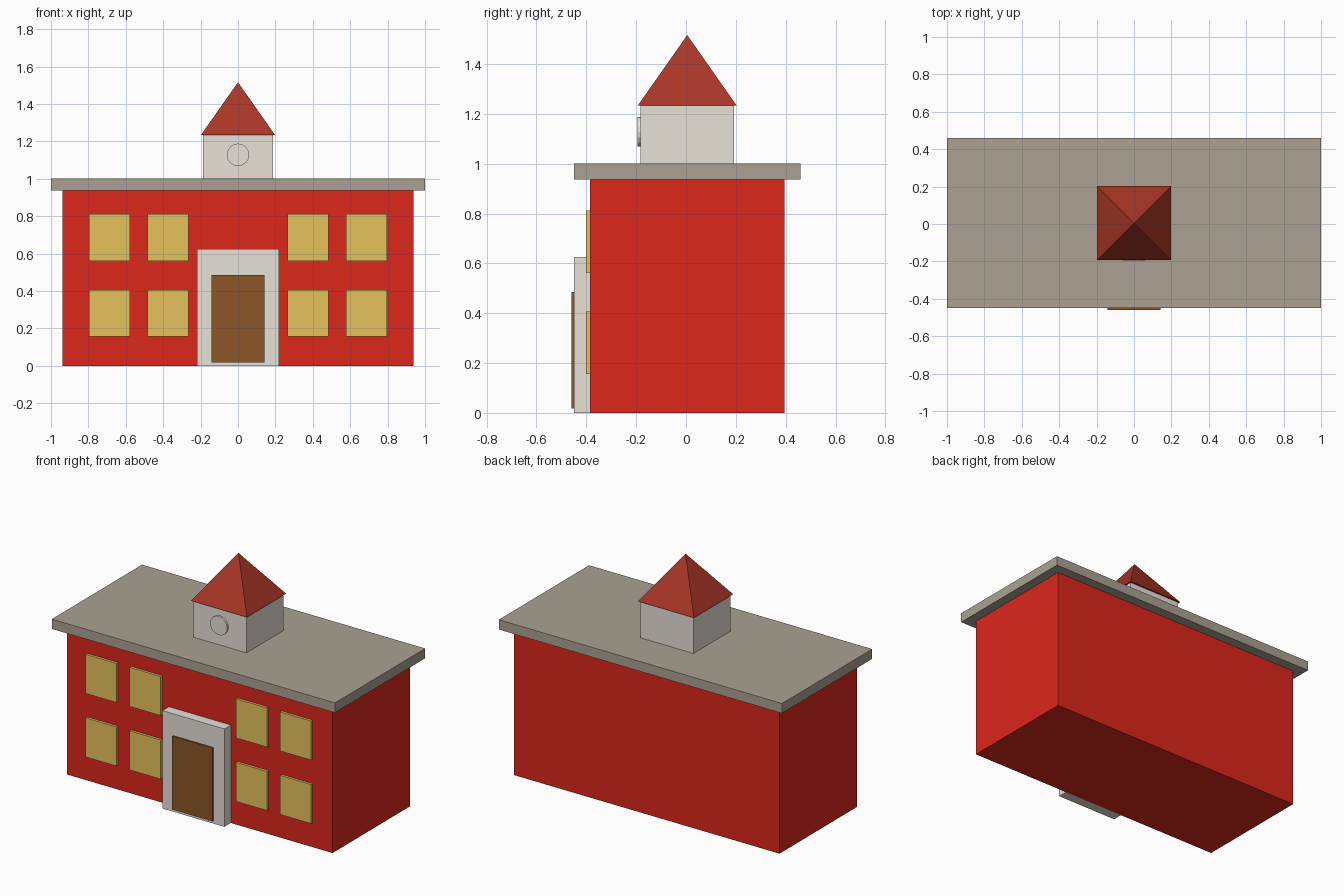
import bpy
import math

old = bpy.data.objects.get("Cube")
if old:
    bpy.data.objects.remove(old, do_unlink=True)


def material(name, rgb):
    mat = bpy.data.materials.new(name)
    mat.use_nodes = True
    mat.diffuse_color = (*rgb, 1)
    mat.node_tree.nodes["Principled BSDF"].inputs["Base Color"].default_value = (*rgb, 1)
    return mat


brick_red = material("brick red", (0.72, 0.02, 0.011))
slate = material("warm grey", (0.405, 0.356, 0.292))
stone = material("pale stone", (0.80, 0.75, 0.685))
wood = material("door brown", (0.258, 0.093, 0.021))
glass = material("window yellow", (0.79, 0.54, 0.109))
tile = material("roof tile red", (0.392, 0.036, 0.019))

CY = 0.005  # depth centre of the main block


def finish(name, mat):
    obj = bpy.context.object
    obj.name = name
    obj.data.name = name
    obj.data.materials.append(mat)
    bpy.ops.object.transform_apply(location=False, rotation=True, scale=True)
    return obj


def box(name, x, y, z, mat):
    """Box spanning the (low, high) ranges x, y and z."""
    spans = (x, y, z)
    bpy.ops.mesh.primitive_cube_add(size=1, location=[(a + b) / 2 for a, b in spans])
    bpy.context.object.scale = [b - a for a, b in spans]
    return finish(name, mat)


def centred(half, middle=0.0):
    return (middle - half, middle + half)


# Main block and overhanging flat roof
box("walls", centred(0.9375), centred(0.39, CY), (0, 0.9375), brick_red)
box("flat_roof", centred(1.0), centred(0.455, CY), (0.9375, 1.0), slate)

# Entrance surround and door
box("entrance_surround", centred(0.219), (-0.45, -0.38), (0, 0.625), stone)
box("door", centred(0.143), (-0.46, -0.44), (0.018, 0.486), wood)

# Windows, two rows of four
for row, z in (("lower", 0.281), ("upper", 0.6865)):
    for side, sign in (("left", 1), ("right", -1)):
        for place, x in (("inner", 0.375), ("outer", 0.6875)):
            box(f"{row}_{side}_{place}_window", centred(0.11, sign * x),
                (-0.401, -0.38), centred(0.125, z), glass)

# Bell tower with clock disc
box("tower", centred(0.1875), centred(0.1875, CY), (1.0, 1.234), stone)
bpy.ops.mesh.primitive_cylinder_add(vertices=16, radius=0.06, depth=0.025,
                                    location=(0, -0.1825, 1.128),
                                    rotation=(math.pi / 2, 0, 0))
finish("clock_face", stone)

# Pyramid spire
bpy.ops.mesh.primitive_cone_add(vertices=4, radius1=0.198 * math.sqrt(2), depth=0.282,
                                location=(0, CY, 1.375), rotation=(0, 0, math.pi / 4))
finish("spire", tile)
